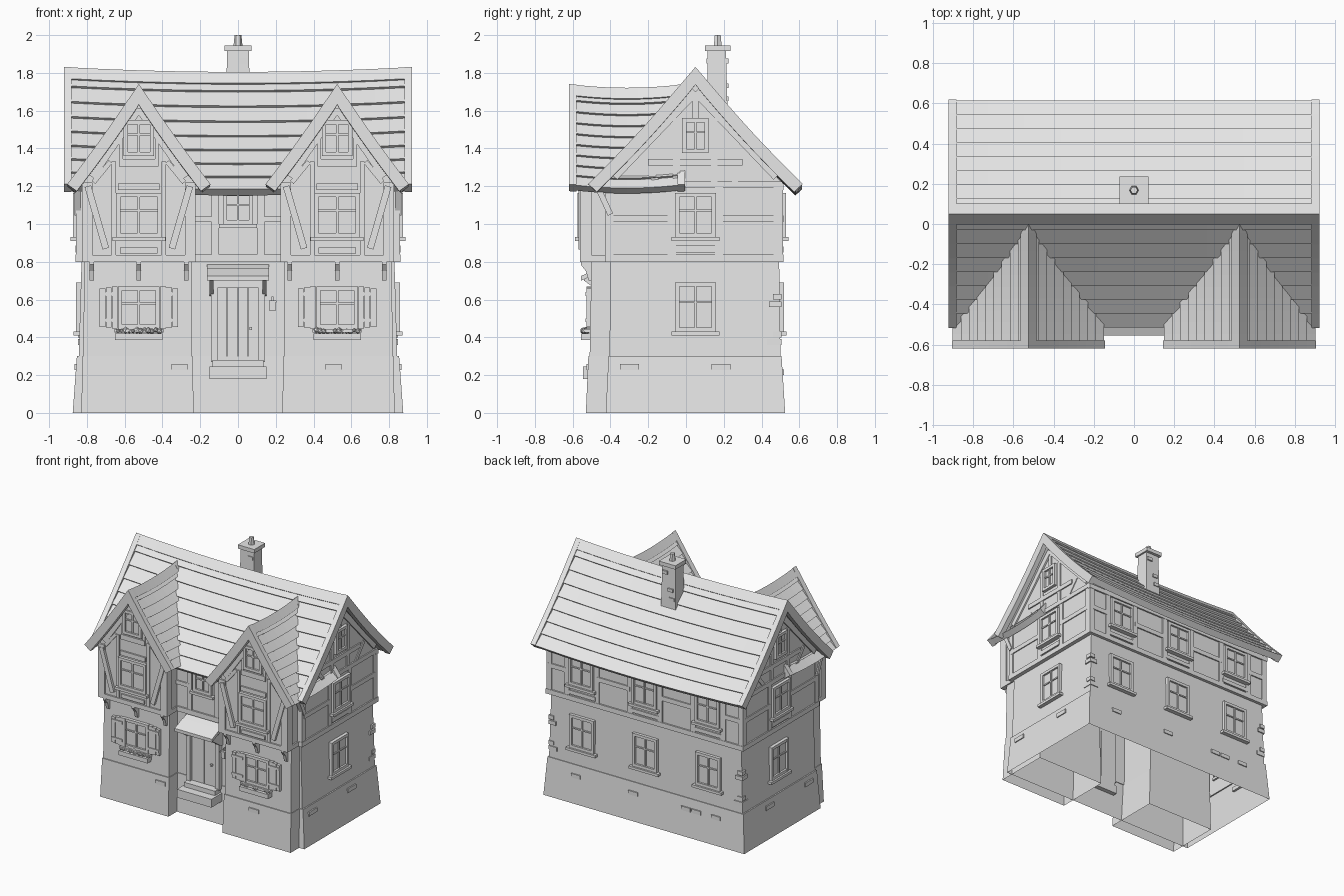
import bpy, bmesh, math, random
from mathutils import Vector

random.seed(4)
if "Cube" in bpy.data.objects:
    bpy.data.objects.remove(bpy.data.objects["Cube"], do_unlink=True)

grey = bpy.data.materials.new("plain_grey")
grey.use_nodes = True
grey.diffuse_color = (0.8, 0.8, 0.8, 1)
grey.node_tree.nodes["Principled BSDF"].inputs["Base Color"].default_value = (0.8, 0.8, 0.8, 1)


def finish(bm, name):
    bmesh.ops.recalc_face_normals(bm, faces=bm.faces)
    mesh = bpy.data.meshes.new(name)
    bm.to_mesh(mesh)
    bm.free()
    mesh.materials.append(grey)
    obj = bpy.data.objects.new(name, mesh)
    bpy.context.collection.objects.link(obj)


def loft(bm, rings, first=True, last=True):
    rows = [[bm.verts.new(p) for p in ring] for ring in rings]
    n = len(rows[0])
    for a, b in zip(rows, rows[1:]):
        for i in range(n):
            j = (i + 1) % n
            bm.faces.new((a[i], a[j], b[j], b[i]))
    if first:
        bm.faces.new(rows[0][::-1])
    if last:
        bm.faces.new(rows[-1])


# Wall frames map (along, outward, up) to world space
def front(c=0):
    return lambda a, d, z: (c + a, -d, z)


def side(s):
    return lambda a, d, z: (s * d, a, z)


def back(c=0):
    return lambda a, d, z: (c + a, d, z)


def box(bm, f, a0, a1, z0, z1, d0, d1):
    loft(bm, [[f(a0, d, z0), f(a1, d, z0), f(a1, d, z1), f(a0, d, z1)] for d in (d0, d1)])


def bar(bm, f, p, q, w, d0, d1):
    p, q = Vector(p), Vector(q)
    n = (q - p).normalized().orthogonal() * w / 2
    loft(bm, [[f(v.x, d, v.y) for v in (p - n, q - n, q + n, p + n)] for d in (d0, d1)])


def window(bm, f, a, z0, z1, w, d, sill=True):
    h, t = w / 2, 0.022
    box(bm, f, a - h, a + h, z0, z1, d - 0.02, d + 0.006)
    for s in (-1, 1):
        e = a + s * (h - t / 2)
        box(bm, f, e - t / 2, e + t / 2, z0, z1, d - 0.01, d + 0.022)
    for z in (z0, z1 - t):
        box(bm, f, a - h, a + h, z, z + t, d - 0.01, d + 0.021)
    box(bm, f, a - 0.006, a + 0.006, z0, z1, d, d + 0.015)
    zm = z0 + (z1 - z0) * 0.6
    box(bm, f, a - h, a + h, zm - 0.005, zm + 0.005, d, d + 0.014)
    if sill:
        box(bm, f, a - h - 0.02, a + h + 0.02, z0 - 0.02, z0, d - 0.01, d + 0.035)


def tower(bm, levels):
    loft(bm, [[(x0, y0, z), (x1, y0, z), (x1, y1, z), (x0, y1, z)]
              for z, x0, x1, y0, y1 in levels], first=False)


# Ground floor walls with battered plinth
bm = bmesh.new()
tower(bm, [(0, -.875, .875, -.425, .525), (.3, -.853, .853, -.41, .506),
           (.3, -.843, .843, -.405, .5), (.81, -.828, .828, -.4, .493)])
finish(bm, "main_ground_walls")
for s, label in ((1, "left"), (-1, "right")):
    bm = bmesh.new()
    rows = [(0, .235, .83, .53), (.3, .24, .822, .517), (.3, .245, .818, .51), (.81, .245, .815, .5)]
    tower(bm, [(z, min(s * a, s * b), max(s * a, s * b), -d, -.1) for z, a, b, d in rows])
    finish(bm, label + "_wing_ground_walls")

# Upper walls with gables
bm = bmesh.new()
gable = [(-.425, .8), (.505, .8), (.505, 1.22), (.05, 1.74), (-.425, 1.22)]
loft(bm, [[(x, y, z) for y, z in gable] for x in (-.85, .85)])
finish(bm, "main_upper_walls")
bm = bmesh.new()
for c in (-.525, .525):
    gable = [(-.29, .8), (.29, .8), (.29, 1.23), (0, 1.64), (-.29, 1.23)]
    loft(bm, [[(c + x, y, z) for x, z in gable] for y in (-.55, 0)])
finish(bm, "wing_upper_walls")


# Sagging roofs made of overlapping courses
def roof(name, f, u0, u1, half, ridge, eave, sag, bow, courses):
    slope = Vector((half, ridge - eave)).normalized()

    def point(s, t, u, off):
        k = (2 * (u - u0) / (u1 - u0)) - 1
        top = ridge - sag * max(0, 1 - k * k)
        v = half * t + off * slope.y
        z = top - (ridge - eave) * t - bow * math.sin(math.pi * t) + off * slope.x
        if v < 0 or t == 0:
            v, z = 0, top + off / slope.x
        return f(u, s * v, z)

    us = [u0 + (u1 - u0) * i / 10 for i in range(11)]
    tiles, trim = bmesh.new(), bmesh.new()
    for s in (-1, 1):
        for i in range(courses):
            a, b = i / courses, (i + 1) / courses
            loft(tiles, [[point(s, a, u, 0), point(s, b, u, .014), point(s, b, u, -.035),
                          point(s, a, u, -.035)] for u in us])
        # ridge cap
        loft(trim, [[point(s, 0, u, .017), point(s, .07, u, .017), point(s, .07, u, -.01),
                     point(s, 0, u, -.01)] for u in us])
        # barge boards at both ends
        for e, d in ((u0, -1), (u1, 1)):
            p, q = e - .025 * d, e + .015 * d
            loft(trim, [[point(s, i / 8, p, .018), point(s, i / 8, q, .018),
                         point(s, i / 8, q, -.045), point(s, i / 8, p, -.045)] for i in range(9)])
    finish(tiles, name + "_courses")
    finish(trim, name + "_trim")


roof("main_roof", lambda u, v, z: (u, .05 + v, z), -.907, .907, .555, 1.805, 1.2, .025, .018, 8)
for s, label in ((1, "left"), (-1, "right")):
    roof(label + "_wing_roof", lambda u, v, z, s=s: (s * .525 + v, u, z),
         -.605, -.02, .365, 1.71, 1.2, .018, .01, 9)

# Chimney
bm = bmesh.new()
tower(bm, [(1.5, -.065, .065, .11, .222), (1.92, -.058, .058, .115, .212)])
box(bm, back(), -.072, .072, 1.915, 1.945, .1, .235)
for x, z in ((-.02, 1.72), (.03, 1.85), (-.03, 1.65)):
    box(bm, back(), x - .022, x + .022, z, z + .025, .108, .226)
loft(bm, [[(r * math.cos(k * math.pi / 3), .168 + r * math.sin(k * math.pi / 3), z)
           for k in range(6)] for z, r in ((1.94, .024), (2, .018))])
finish(bm, "chimney")

# Windows on every wall
bm = bmesh.new()
for c in (-.525, .525):
    f = front(c)
    window(bm, f, 0, .445, .67, .22, .506)
    window(bm, f, 0, .93, 1.165, .24, .552)
    window(bm, f, 0, 1.36, 1.55, .16, .552, False)
window(bm, front(), 0, 1.0, 1.17, .16, .427)
for s in (-1, 1):
    window(bm, side(s), .05, .43, .69, .215, .836)
    window(bm, side(s), .05, .93, 1.165, .215, .852)
    window(bm, side(s), .05, 1.375, 1.56, .14, .852, False)
for x in (-.55, 0, .55):
    window(bm, back(x), 0, .43, .69, .215, .497)
    window(bm, back(x), 0, .93, 1.165, .215, .507)
finish(bm, "windows")

# Timber frame on the wing fronts
bm = bmesh.new()
for c in (-.525, .525):
    f, d0, d1 = front(c), .53, .562
    box(bm, f, -.3, .3, .8, .835, .4, d1)
    for h, z0, z1 in ((.1, .845, .875), (.11, 1.18, 1.215), (.105, 1.305, 1.345)):
        box(bm, f, -h, h, z0, z1, d0, d1)
    for s in (-1, 1):
        a, b = sorted((s * .245, s * .3))
        box(bm, f, a, b, .83, 1.22, .5, d1)
        a, b = sorted((s * .12, s * .145))
        box(bm, f, a, b, .83, 1.33, d0, d1 - .004)
        bar(bm, f, (s * .27, 1.2), (s * .175, .87), .035, d0, d1 + .008)
        bar(bm, f, (s * .25, 1.25), (0, 1.61), .04, d0, d1)
        bar(bm, f, (s * .24, 1.22), (s * .15, 1.33), .025, d0, d1 - .002)
        box(bm, f, s * .095 - .01, s * .095 + .01, 1.34, 1.47, d0, d1 - .003)
finish(bm, "wing_timbers")

# Timber frame on the gable ends, back and recessed front
bm = bmesh.new()
for s in (-1, 1):
    f, d0, d1 = side(s), .83, .86
    box(bm, f, -.43, .51, .8, .838, d0, d1)
    box(bm, f, -.43, .51, 1.19, 1.225, d0, d1)
    box(bm, f, -.2, .3, 1.31, 1.345, d0, d1)
    for a in (-.405, -.075, .175, .485):
        box(bm, f, a - .022, a + .022, .83, 1.2, d0, d1 - .003)
    for a, b in ((-.4, -.07), (.17, .49)):
        box(bm, f, a, b, 1.01, 1.045, d0, d1 - .002)
    box(bm, f, -.06, .16, .85, .885, d0, d1)
    for k in (-1, 1):
        e = .05 + k * .1
        box(bm, f, e - .018, e + .018, 1.22, 1.56, d0, d1 - .003)
        bar(bm, f, (.05 + k * .43, 1.25), (.05, 1.7), .045, d0, d1 + .003)
        bar(bm, f, (.05 + k * .2, 1.22), (.05 + k * .3, 1.34), .03, d0, d1 - .004)
    bar(bm, f, (-.46, 1.18), (-.40, 1.05), .03, d0, d1 + .006)
    box(bm, f, .035, .065, 1.56, 1.7, d0, d1 - .002)
f, d0, d1 = back(), .49, .517
box(bm, f, -.86, .86, .8, .838, d0, d1)
box(bm, f, -.86, .86, 1.18, 1.215, d0, d1)
for x in (-.835, -.68, -.42, -.13, .13, .42, .68, .835):
    box(bm, f, x - .022, x + .022, .83, 1.2, d0, d1 - .003)
for a, b in ((-.84, -.68), (-.42, -.13), (.13, .42), (.68, .84)):
    box(bm, f, a, b, 1.01, 1.045, d0, d1 - .002)
for x in (-.55, 0, .55):
    box(bm, f, x - .12, x + .12, .85, .88, d0, d1 - .001)
f, d0, d1 = front(), .41, .437
box(bm, f, -.24, .24, .8, .838, d0, d1)
box(bm, f, -.24, .24, 1.17, 1.2, d0, d1)
for s in (-1, 1):
    box(bm, f, s * .12 - .02, s * .12 + .02, .83, 1.2, d0, d1 - .003)
    a, b = sorted((s * .12, s * .24))
    box(bm, f, a, b, 1.01, 1.04, d0, d1 - .002)
finish(bm, "main_timbers")

# Curved brackets under the overhanging wings
bm = bmesh.new()
for c in (-.525, .525):
    for a in (-.25, 0, .25):
        prof = [(.495, .7), (.515, .7), (.53, .75), (.557, .785), (.557, .8), (.495, .8)]
        loft(bm, [[(c + a + w, -d, z) for d, z in prof] for w in (-.012, .012)])
finish(bm, "jetty_brackets")

# Shutters and flower boxes
bm, boxes = bmesh.new(), bmesh.new()
for c in (-.525, .525):
    f = front(c)
    for s in (-1, 1):
        for i in range(3):
            a, b = sorted((s * (.113 + i * .032), s * (.143 + i * .032)))
            box(bm, f, a, b, .447 + .004 * i, .668 - .005 * i, .49, .526)
        a, b = sorted((s * .113, s * .207))
        for z in (.48, .62):
            box(bm, f, a, b, z, z + .02, .5, .533)
    box(boxes, f, -.125, .125, .385, .42, .49, .556)
    for i in range(12):
        res = bmesh.ops.create_icosphere(boxes, subdivisions=1, radius=random.uniform(.01, .018))
        at = Vector((c - .11 + i * .02, -.535 + random.uniform(-.012, .012), .43 + random.uniform(0, .01)))
        bmesh.ops.translate(boxes, verts=res["verts"], vec=at)
finish(bm, "shutters")
finish(boxes, "flower_boxes")

# Door, frame, steps, canopy and lantern
bm, f = bmesh.new(), front()
for i in range(4):
    box(bm, f, -.11 + i * .055, -.057 + i * .055, .27, .66, .38, .418)
for s in (-1, 1):
    box(bm, f, s * .125 - .017, s * .125 + .017, .27, .69, .38, .44)
box(bm, f, -.142, .142, .66, .7, .38, .442)
box(bm, f, .06, .075, .44, .455, .41, .435)
finish(bm, "door")
bm = bmesh.new()
box(bm, f, -.15, .15, .18, .245, .38, .545)
box(bm, f, -.135, .135, .245, .28, .38, .48)
finish(bm, "door_steps")
bm = bmesh.new()
for d0, z0, d1, z1 in ((.39, .79, .475, .755), (.46, .768, .555, .725)):
    loft(bm, [[f(x, d0, z0), f(x, d1, z1), f(x, d1, z1 - .025), f(x, d0, z0 - .025)] for x in (-.163, .163)])
box(bm, f, -.155, .155, .7, .72, .52, .54)
for s in (-1, 1):
    x = s * .14
    loft(bm, [[f(x + w, .4, .62), f(x + w, .425, .62), f(x + w, .54, .7), f(x + w, .54, .72),
               f(x + w, .4, .74)] for w in (-.011, .011)])
finish(bm, "door_canopy")
bm = bmesh.new()
box(bm, f, .168, .198, .54, .585, .42, .45)
box(bm, f, .163, .203, .585, .595, .415, .455)
box(bm, f, .178, .188, .59, .615, .39, .44)
finish(bm, "lantern")

# Loose bricks on the plinth and corners
bm = bmesh.new()
for x in (-.31, .505):
    box(bm, front(), x - .042, x + .042, .228, .258, .4 if abs(x) < .23 else .5, .528)
for s in (-1, 1):
    for a in (-.3, .185):
        box(bm, side(s), a - .05, a + .05, .228, .26, .84, .866)
    for z, w in ((.36, .07), (.4, .04), (.56, .06), (.6, .04)):
        box(bm, back(), min(s * .842, s * (.842 - w)), max(s * .842, s * (.842 - w)), z, z + .03, .47, .506)
        box(bm, side(s), .5 - w, .504, z, z + .03, .81, .846)
for x in (-.62, -.45, -.36, .1, .6):
    box(bm, back(), x - .04, x + .04, .2, .23, .49, .52)
finish(bm, "bricks")
